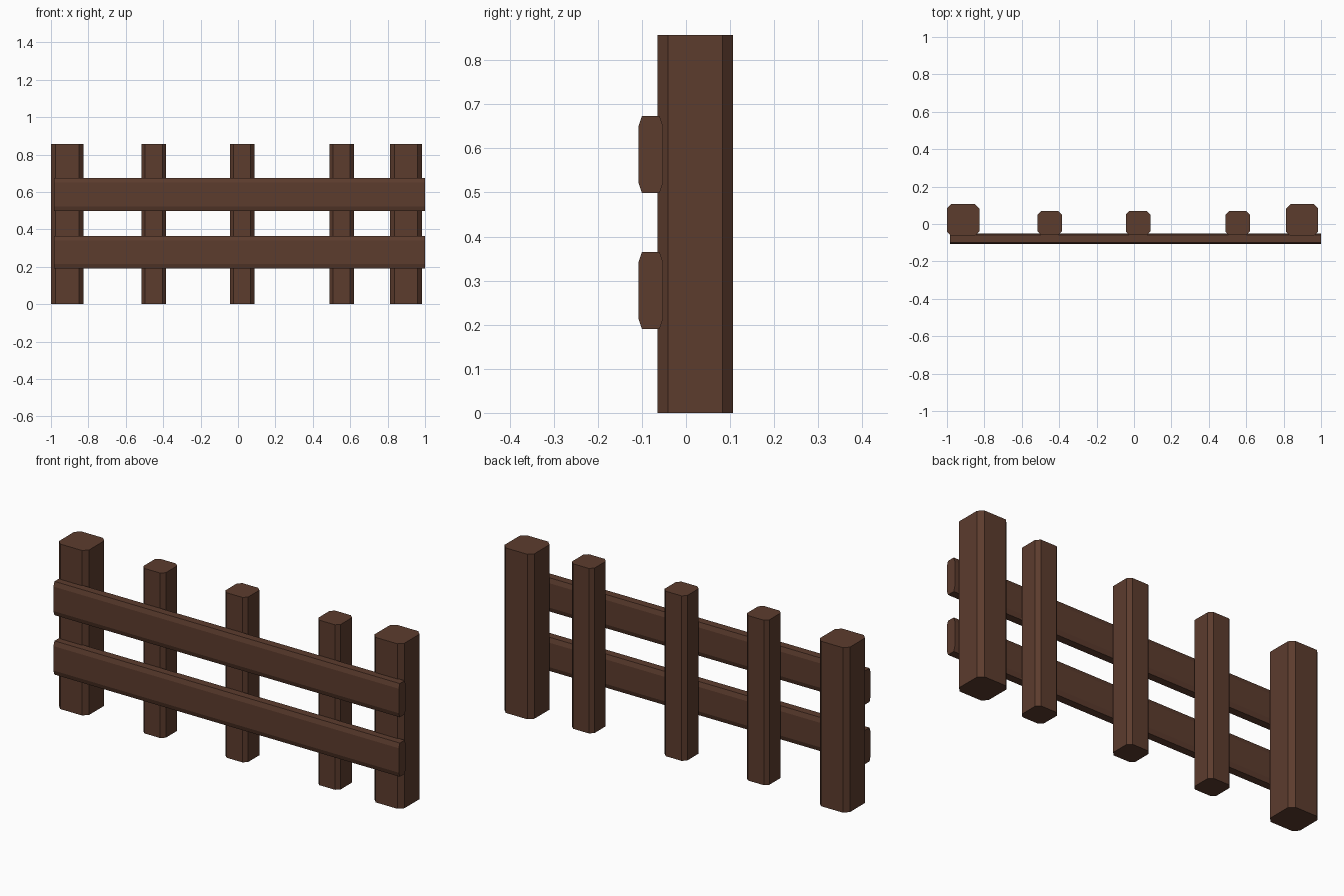
import bpy

if "Cube" in bpy.data.objects:
    bpy.data.objects.remove(bpy.data.objects["Cube"])

wood = bpy.data.materials.new("dark brown wood")
wood.diffuse_color = (0.107, 0.045, 0.027, 1)
wood.use_nodes = True
wood.node_tree.nodes["Principled BSDF"].inputs["Base Color"].default_value = wood.diffuse_color


def prism(name, profile, place, a, b):
    """Extrude a closed 2D profile from a to b; place maps (u, v, t) to xyz."""
    n = len(profile)
    verts = [place(u, v, t) for t in (a, b) for u, v in profile]
    faces = [tuple(range(n))[::-1], tuple(range(n, 2 * n))]
    faces += [(i, (i + 1) % n, n + (i + 1) % n, n + i) for i in range(n)]
    me = bpy.data.meshes.new(name)
    me.from_pydata(verts, [], faces)
    me.materials.append(wood)
    ob = bpy.data.objects.new(name, me)
    bpy.context.collection.objects.link(ob)
    return ob


def chamfered(u0, u1, v0, v1, cu, cv):
    """Counter-clockwise rectangle with cut corners."""
    return [(u0 + cu, v0), (u1 - cu, v0), (u1, v0 + cv), (u1, v1 - cv),
            (u1 - cu, v1), (u0 + cu, v1), (u0, v1 - cv), (u0, v0 + cv)]


# Upright posts: thick at the ends, thin between
posts = [("end_post", -1.0, -0.827, -0.065, 0.107, 0.024),
         ("thin_post", -0.515, -0.386, -0.060, 0.070, 0.019),
         ("thin_post", -0.043, 0.087, -0.060, 0.070, 0.019),
         ("thin_post", 0.490, 0.619, -0.060, 0.070, 0.019),
         ("end_post", 0.813, 0.985, -0.065, 0.107, 0.024)]
for name, x0, x1, y0, y1, c in posts:
    prism(name, chamfered(x0, x1, y0, y1, c, c),
          lambda u, v, t: (u, v, t), 0, 0.857)

# Horizontal rails on the front
for name, z0, z1 in (("lower_rail", 0.190, 0.365), ("upper_rail", 0.499, 0.674)):
    prism(name, chamfered(-0.108, -0.052, z0, z1, 0.008, 0.024),
          lambda u, v, t: (t, u, v), -0.985, 1.0)
